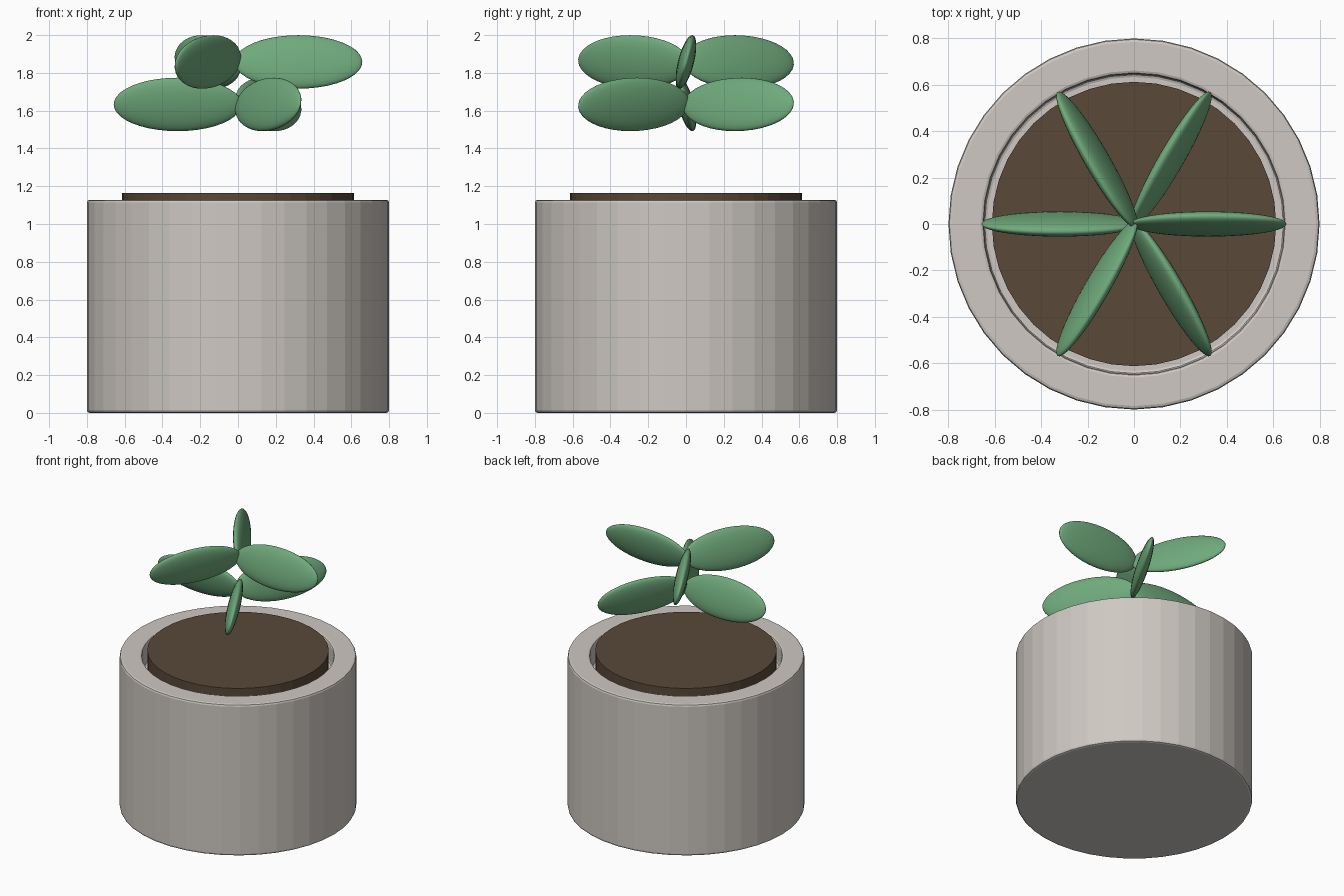
import bpy, bmesh, math
from mathutils import Matrix

if "Cube" in bpy.data.objects:
    bpy.data.objects.remove(bpy.data.objects["Cube"])

SIDES = 40


def material(name, color):
    m = bpy.data.materials.new(name)
    m.diffuse_color = color
    return m


def new_object(name, bm, mat=None):
    bmesh.ops.recalc_face_normals(bm, faces=bm.faces)
    me = bpy.data.meshes.new(name)
    bm.to_mesh(me)
    bm.free()
    ob = bpy.data.objects.new(name, me)
    bpy.context.collection.objects.link(ob)
    if mat:
        me.materials.append(mat)
    return ob


def lathe(name, profile, mat=None):
    # Revolve an (r, z) profile; both open ends are capped
    bm = bmesh.new()
    rings = [[bm.verts.new((r * math.cos(2 * math.pi * i / SIDES),
                            r * math.sin(2 * math.pi * i / SIDES), z))
              for i in range(SIDES)] for r, z in profile]
    for a, b in zip(rings, rings[1:]):
        for i in range(SIDES):
            j = (i + 1) % SIDES
            bm.faces.new((a[i], a[j], b[j], b[i]))
    bm.faces.new(rings[0][::-1])
    bm.faces.new(rings[-1])
    return new_object(name, bm, mat)


pot_mat = material("pot_stone", (0.80, 0.77, 0.73, 1))
soil_mat = material("soil_brown", (0.10, 0.065, 0.04, 1))
leaf_mat = material("leaf_green", (0.16, 0.40, 0.20, 1))
pot_mat.diffuse_color = (0.62, 0.58, 0.54, 1)

# Pot: thick wall with small rounded edges and a recess for the soil
lathe("pot", [(0.785, 0), (0.796, 0.004), (0.80, 0.015),
              (0.80, 1.113), (0.796, 1.124), (0.785, 1.128),
              (0.662, 1.128), (0.652, 1.124), (0.648, 1.113),
              (0.648, 0.995), (0.644, 0.984), (0.634, 0.98)], pot_mat)

# Soil plug standing slightly above the rim
lathe("soil", [(0.613, 0.98), (0.613, 1.163)], soil_mat)

# Leaves: two tiers of three thin ellipsoids, each rolled about its length
for tier, (z, start) in enumerate(((1.633, 60), (1.858, 0))):
    for k in range(3):
        bm = bmesh.new()
        bmesh.ops.create_uvsphere(bm, u_segments=32, v_segments=20, radius=1)
        place = (Matrix.Translation((0, 0, z))
                 @ Matrix.Rotation(math.radians(start + 120 * k), 4, 'Z')
                 @ Matrix.Translation((0.32, 0, 0))
                 @ Matrix.Rotation(-0.25, 4, 'X')
                 @ Matrix.Diagonal((0.338, 0.042, 0.146, 1))
                 @ Matrix.Rotation(math.pi / 2, 4, 'Y'))
        bmesh.ops.transform(bm, matrix=place, verts=bm.verts)
        for f in bm.faces:
            f.smooth = True
        new_object(f"leaf_{'lower' if tier == 0 else 'upper'}_{k + 1}", bm, leaf_mat)

for m in bpy.data.materials:
    if m.users and not m.is_grease_pencil:
        m.use_nodes = True
        m.node_tree.nodes["Principled BSDF"].inputs["Base Color"].default_value = m.diffuse_color
